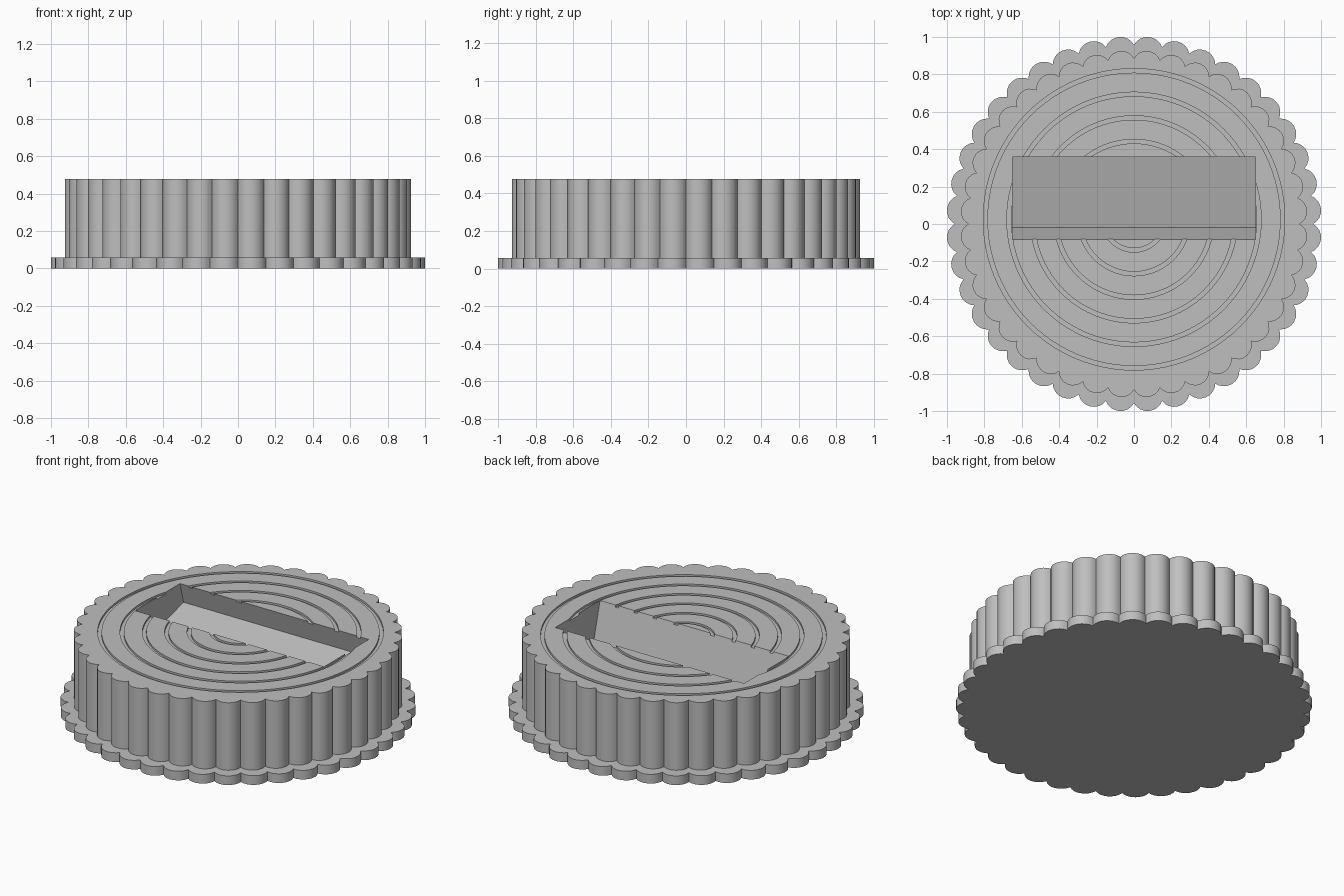
import bpy
import bmesh
from math import sin, cos, asin, pi, radians, tan

cube = bpy.data.objects.get("Cube")
if cube:
    bpy.data.objects.remove(cube, do_unlink=True)

LOBES = 40
TOP = 0.477
BASE_TOP = 0.057

grey = bpy.data.materials.new("plain_grey")
grey.use_nodes = True
grey.diffuse_color = (0.52, 0.52, 0.52, 1)
bsdf = next(n for n in grey.node_tree.nodes if n.type == 'BSDF_PRINCIPLED')
bsdf.inputs["Base Color"].default_value = grey.diffuse_color


def make_object(name, bm):
    bmesh.ops.recalc_face_normals(bm, faces=bm.faces)
    mesh = bpy.data.meshes.new(name)
    bm.to_mesh(mesh)
    bm.free()
    mesh.materials.append(grey)
    obj = bpy.data.objects.new(name, mesh)
    bpy.context.collection.objects.link(obj)
    return obj


def extrude(bm, face, offset):
    ext = bmesh.ops.extrude_face_region(bm, geom=[face])
    moved = [v for v in ext["geom"] if isinstance(v, bmesh.types.BMVert)]
    bmesh.ops.translate(bm, verts=moved, vec=offset)


def scalloped_disc(name, size, z0, z1, steps=8):
    """Prism whose outline is a ring of round lobes, valleys on the axes."""
    centre, radius = 0.92 * size, 0.083 * size
    half = pi / LOBES
    # Angle on each lobe at which it meets its neighbour
    meet = half + asin(centre * sin(half) / radius)
    span = meet if meet < pi else pi
    bm = bmesh.new()
    verts = []
    for i in range(LOBES):
        a = (2 * i + 1) * half
        for k in range(steps):
            b = a + span * (2 * k / steps - 1)
            verts.append(bm.verts.new((centre * cos(a) + radius * cos(b),
                                       centre * sin(a) + radius * sin(b), z0)))
    extrude(bm, bm.faces.new(verts), (0, 0, z1 - z0))
    return make_object(name, bm)


def groove_cutter():
    """Six concentric rings of square section."""
    bm = bmesh.new()
    segs = 96
    for n in range(6):
        outer = 0.806 - 0.126 * n
        section = [(outer - 0.022, -0.012), (outer, -0.012),
                   (outer, 0.05), (outer - 0.022, 0.05)]
        rings = []
        for s in range(segs):
            a = 2 * pi * s / segs
            rings.append([bm.verts.new((r * cos(a), 0.025 + r * sin(a), TOP + z))
                          for r, z in section])
        for s in range(segs):
            p, q = rings[s], rings[(s + 1) % segs]
            for j in range(4):
                k = (j + 1) % 4
                bm.faces.new((p[j], q[j], q[k], p[k]))
    return make_object("groove_cutter", bm)


def slot_cutter():
    """Box leaning back, so its floor rises towards the rear."""
    lean = tan(radians(15))
    bm = bmesh.new()
    section = [(-0.083, 0.1), (-0.083, -0.24), (0.358, -0.13), (0.358, 0.1)]
    face = bm.faces.new([bm.verts.new((-0.65, y - lean * z, TOP + z))
                         for y, z in section])
    extrude(bm, face, (1.3, 0, 0))
    return make_object("slot_cutter", bm)


def select_only(obj):
    bpy.ops.object.select_all(action='DESELECT')
    obj.select_set(True)
    bpy.context.view_layer.objects.active = obj


# Wide flange at the foot and the taller body on it
base = scalloped_disc("base_flange", 1.0, 0, BASE_TOP)
body = scalloped_disc("fluted_body", 0.925, BASE_TOP - 0.02, TOP)

# Engrave the rings, then cut the leaning slot
for cutter in (groove_cutter(), slot_cutter()):
    cutter.hide_render = True
    mod = body.modifiers.new("cut", 'BOOLEAN')
    mod.operation = 'DIFFERENCE'
    mod.solver = 'EXACT'
    mod.object = cutter
    select_only(body)
    bpy.ops.object.modifier_apply(modifier=mod.name)
    bpy.data.objects.remove(cutter, do_unlink=True)

# Round lobes, crisp creases
for obj in (base, body):
    select_only(obj)
    bpy.ops.object.shade_smooth_by_angle(angle=radians(30))
